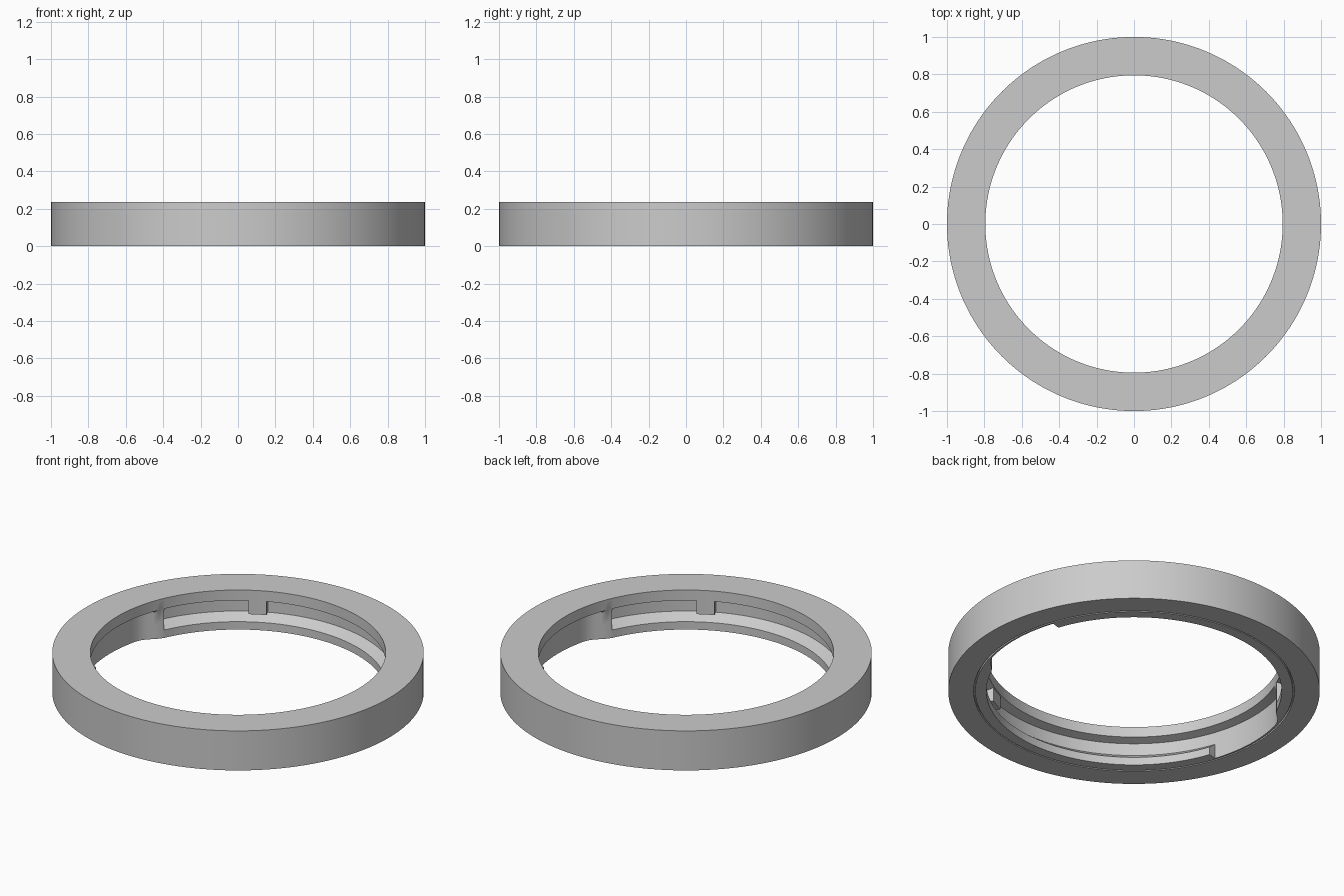
import bpy, bmesh, math

if "Cube" in bpy.data.objects:
    bpy.data.objects.remove(bpy.data.objects["Cube"])

R_OUT, R_IN, R_BACK, H = 1.0, 0.795, 0.845, 0.235

grey = bpy.data.materials.new("mid_grey")
grey.diffuse_color = (0.6, 0.6, 0.6, 1)
grey.use_nodes = True
grey.node_tree.nodes["Principled BSDF"].inputs["Base Color"].default_value = grey.diffuse_color


def loft(name, sections, closed):
    """Join (angle, [(r, z), ...]) cross-sections around the z axis."""
    bm = bmesh.new()
    rings = []
    for deg, pts in sections:
        a = math.radians(deg)
        rings.append([bm.verts.new((r * math.cos(a), r * math.sin(a), z)) for r, z in pts])
    n = len(rings[0])
    for i in range(len(rings) if closed else len(rings) - 1):
        p, q = rings[i], rings[(i + 1) % len(rings)]
        for j in range(n):
            k = (j + 1) % n
            bm.faces.new((p[j], q[j], q[k], p[k]))
    if not closed:
        bm.faces.new(rings[0])
        bm.faces.new(rings[-1])
    bmesh.ops.recalc_face_normals(bm, faces=bm.faces)
    me = bpy.data.meshes.new(name)
    bm.to_mesh(me)
    bm.free()
    ob = bpy.data.objects.new(name, me)
    bpy.context.collection.objects.link(ob)
    me.materials.append(grey)
    bpy.ops.object.select_all(action='DESELECT')
    ob.select_set(True)
    bpy.context.view_layer.objects.active = ob
    bpy.ops.object.shade_smooth_by_angle(angle=math.radians(30))
    return ob


def profile(back, lip):
    """Ring cross-section: top lip, channel, lower lip and thin seam underneath."""
    return [(R_OUT, 0), (R_OUT, H), (R_IN, H), (R_IN, 0.173),
            (back, 0.16), (back, 0.087), (lip, 0.047), (lip, 0),
            (0.855, 0), (0.855, 0.015), (0.863, 0.015), (0.863, 0)]


# Bayonet ring: two open entries (lower lip missing), each leading to a closed channel
sections = []
for turn in (0, 180):
    for i in range(23):                      # entry, eased in from the channel stop
        a = -25 + 2 * i
        k = min(1, (a + 25) / 10)
        r = R_IN + (R_BACK - R_IN) * k * k * (3 - 2 * k)
        sections.append((a + turn, profile(r, r)))
    for i in range(69):                      # channel with lower lip
        a = 19.2 + (154.8 - 19.2) * i / 68
        sections.append((a + turn, profile(R_BACK, R_IN)))
loft("mount_ring", sections, True)

# Small locking tabs hanging inside each channel
for turn, side in ((0, "left"), (180, "right")):
    tab = [(0.80, 0.09), (0.85, 0.09), (0.85, 0.18), (0.80, 0.18)]
    loft("locking_tab_" + side, [(114 + turn + 7 * i / 4, tab) for i in range(5)], False)
